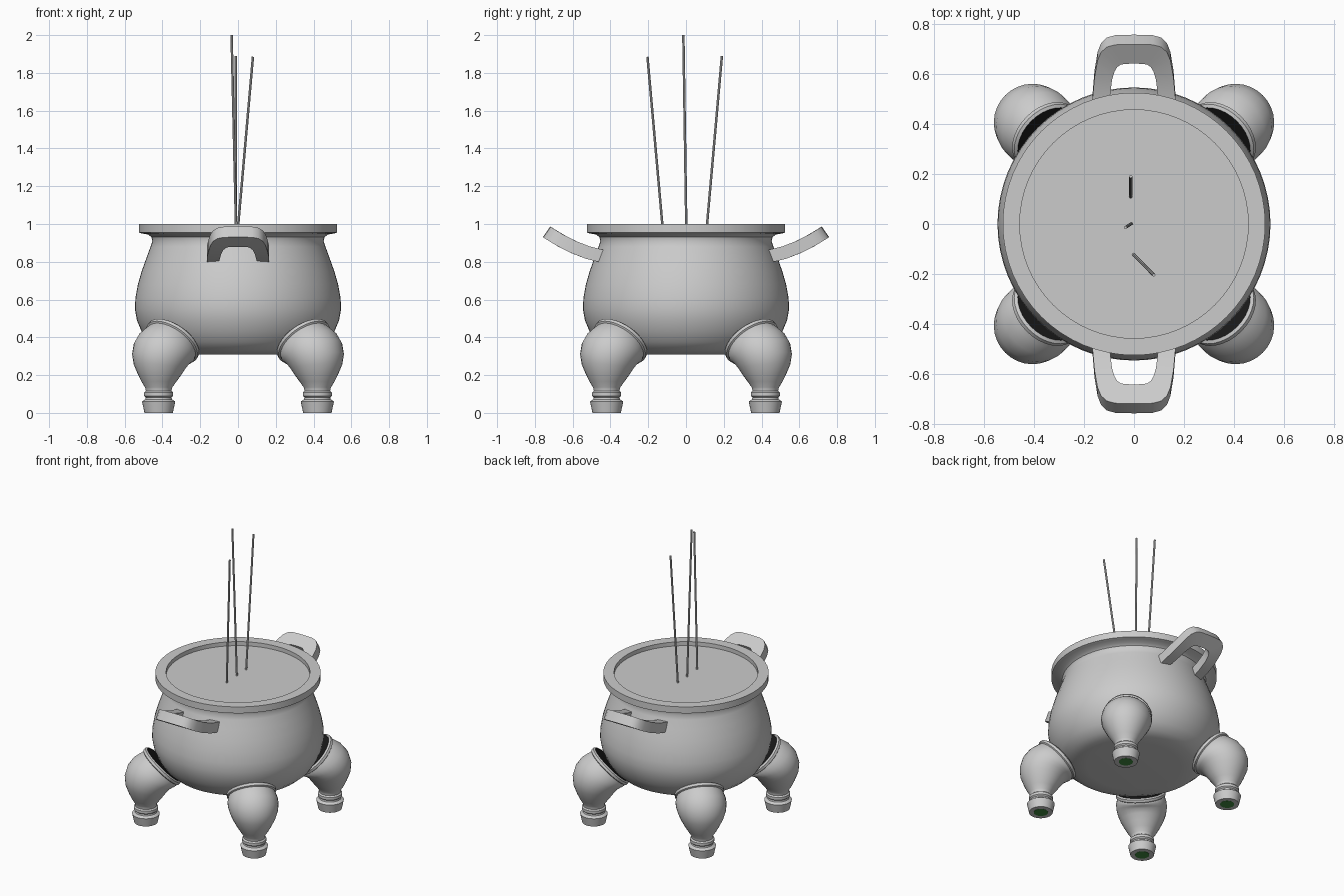
import bpy, bmesh, math
from mathutils import Vector

if "Cube" in bpy.data.objects:
    bpy.data.objects.remove(bpy.data.objects["Cube"])


def finish(name, bm, mat=None, angle=35):
    bmesh.ops.recalc_face_normals(bm, faces=bm.faces)
    me = bpy.data.meshes.new(name)
    bm.to_mesh(me)
    bm.free()
    ob = bpy.data.objects.new(name, me)
    bpy.context.collection.objects.link(ob)
    if mat:
        me.materials.append(mat)
    bpy.ops.object.select_all(action='DESELECT')
    ob.select_set(True)
    bpy.context.view_layer.objects.active = ob
    bpy.ops.object.shade_smooth_by_angle(angle=math.radians(angle))
    return ob


def colour(name, rgb):
    m = bpy.data.materials.new(name)
    m.diffuse_color = (*rgb, 1)
    m.use_nodes = True
    m.node_tree.nodes["Principled BSDF"].inputs["Base Color"].default_value = m.diffuse_color
    return m


def ring(bm, centre, a, b, r, n):
    c, a, b = Vector(centre), Vector(a), Vector(b)
    return [bm.verts.new(c + a * r * math.cos(2 * math.pi * i / n)
                         + b * r * math.sin(2 * math.pi * i / n)) for i in range(n)]


def loft(bm, rings):
    for p, q in zip(rings, rings[1:]):
        n = len(p)
        for i in range(n):
            j = (i + 1) % n
            bm.faces.new((p[i], p[j], q[j], q[i]))


X, Y = (1, 0, 0), (0, 1, 0)
black = colour("black_joint", (0.01, 0.01, 0.01))
green = colour("green_pad", (0.05, 0.25, 0.05))

# Round-bellied bowl with a flat rim
profile = [(.30, .31), (.38, .316), (.43, .335), (.475, .375), (.51, .43),
           (.535, .49), (.546, .55), (.543, .61), (.53, .68), (.51, .75),
           (.485, .82), (.463, .88), (.453, .91), (.458, .93), (.475, .944),
           (.51, .95), (.525, .955), (.525, 1.0), (.457, 1.0), (.457, .96)]
bm = bmesh.new()
rings = [ring(bm, (0, 0, z), X, Y, r, 64) for r, z in profile]
loft(bm, rings)
bm.faces.new(rings[0])
finish("bowl", bm)

# Ash surface inside the rim
bm = bmesh.new()
bm.faces.new(ring(bm, (0, 0, .972), X, Y, .458, 64))
ash = finish("ash_surface", bm)

# Legs: rings of (distance from axis, height, radius, tilt) leaning into the bowl
leg = [(.594, 0, .075, 0), (.594, .06, .088, 0), (.594, .072, .07, 0),
       (.594, .082, .068, 0), (.594, .09, .077, 0), (.594, .108, .077, 0),
       (.594, .116, .068, 0), (.594, .128, .07, 0), (.594, .135, .072, 0),
       (.593, .165, .092, 1), (.59, .20, .113, 3), (.588, .245, .137, 7),
       (.58, .285, .153, 14), (.562, .32, .161, 24), (.535, .347, .161, 34),
       (.51, .363, .153, 42), (.50, .37, .149, 45), (.496, .374, .158, 45),
       (.484, .386, .158, 45), (.478, .392, .147, 45)]


def place(t, up, a):
    return Vector((t * math.cos(a), t * math.sin(a), up))


for k, label in enumerate(("back_right", "back_left", "front_left", "front_right")):
    a = math.pi / 4 + k * math.pi / 2
    side = place(0, 0, a) + Vector((-math.sin(a), math.cos(a), 0))

    def leg_ring(bm, spec):
        t, z, r, tilt = spec
        tilt = math.radians(tilt)
        return ring(bm, place(t, z, a), place(math.cos(tilt), math.sin(tilt), a), side, r, 32)

    bm = bmesh.new()
    rings = [leg_ring(bm, s) for s in leg]
    loft(bm, rings)
    bm.faces.new(rings[0])
    finish(label + "_leg", bm)
    # Dark joint disc on the leg top, green pad under the foot
    bm = bmesh.new()
    f = bm.faces.new(leg_ring(bm, (.478, .388, .147, 45)))
    finish(label + "_leg_joint", bm, black)
    bm = bmesh.new()
    rings = [leg_ring(bm, (.594, z, .045, 0)) for z in (.002, -.001)]
    loft(bm, rings)
    bm.faces.new(rings[1])
    finish(label + "_foot_pad", bm, green)

# Handles: flat arch outline, curved upward, with square section
outer = [(.165, .43), (.165, .52), (.158, .60), (.146, .67), (.132, .705),
         (.108, .727), (.075, .736), (0, .738)]
inner = [(.105, .43), (.096, .52), (.088, .59), (.078, .625), (.066, .645),
         (.052, .654), (.035, .657), (0, .658)]


def full(half):
    return half + [(-x, y) for x, y in half[-2::-1]]


def bend(x, y, off, s):
    z = .83 + .333 * (y - .45) + .83 * (y - .45) * (y - .6)
    slope = .333 + .83 * (2 * y - 1.05)
    n = Vector((-slope, 1)).normalized() * off
    return (x * s, (y + n.x) * s, z + n.y)


for s, label in ((-1, "front_handle"), (1, "back_handle")):
    bm = bmesh.new()
    sections = []
    for (ox, oy), (ix, iy) in zip(full(outer), full(inner)):
        sections.append([bm.verts.new(bend(x, y, o, s)) for x, y, o in
                         ((ox, oy, -.034), (ox, oy, .034), (ix, iy, .034), (ix, iy, -.034))])
    loft(bm, sections)
    bm.faces.new(sections[0])
    bm.faces.new(sections[-1])
    finish(label, bm)

# Three incense sticks
sticks = [((-.002, -.122, .96), (.079, -.204, 1.885)),
          ((-.013, .108, .96), (-.013, .19, 1.89)),
          ((-.01, .002, .96), (-.034, -.014, 2.0))]
for i, (p, q) in enumerate(sticks):
    d = (Vector(q) - Vector(p)).normalized()
    u = d.cross(Vector(Y)).normalized()
    v = d.cross(u)
    bm = bmesh.new()
    rings = [ring(bm, c, u, v, .0065, 8) for c in (p, q)]
    loft(bm, rings)
    bm.faces.new(rings[0])
    bm.faces.new(rings[1])
    finish("incense_stick_%d" % (i + 1), bm)
